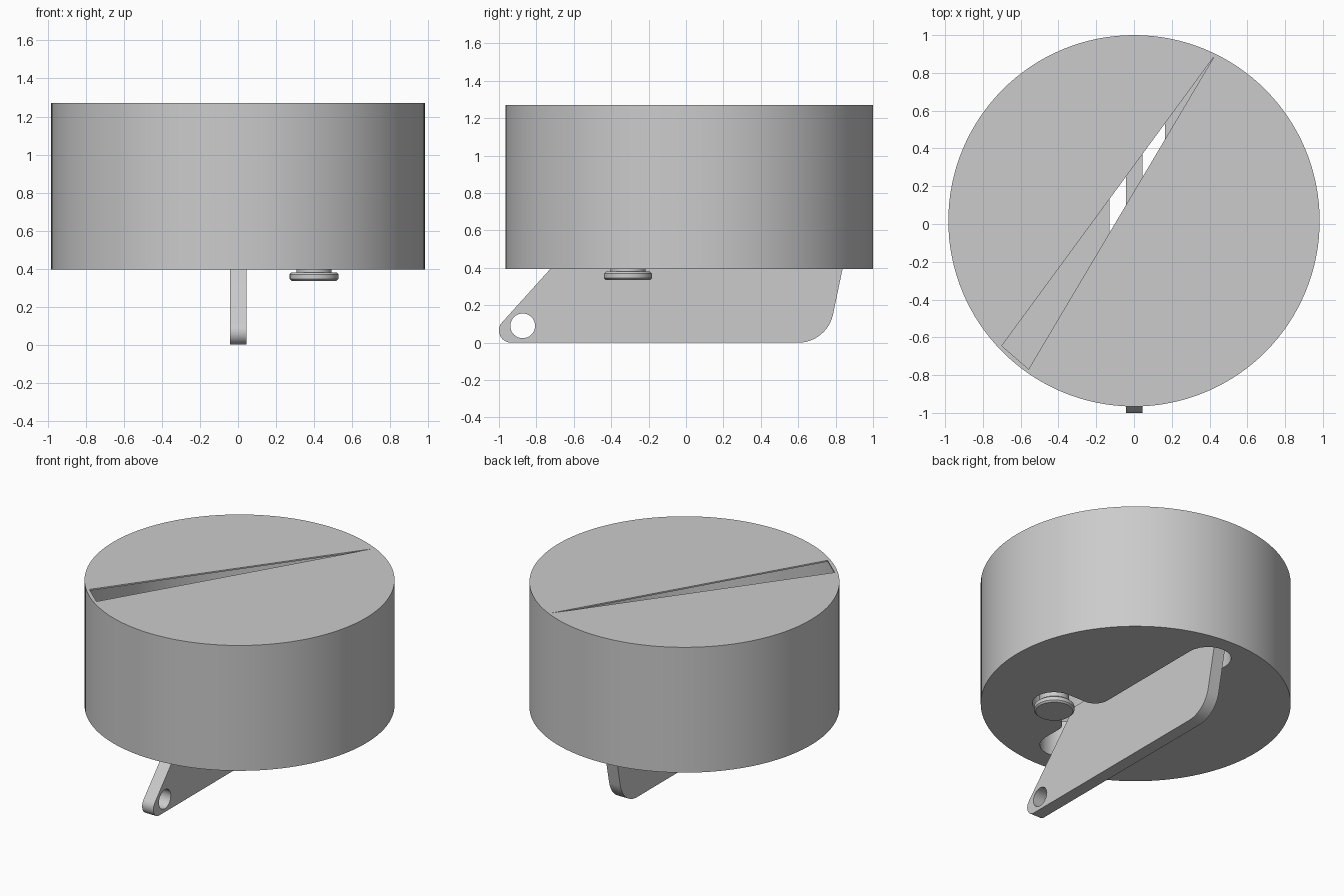
import bpy, bmesh
from math import sin, cos, pi, radians
from mathutils import Matrix

if "Cube" in bpy.data.objects:
    bpy.data.objects.remove(bpy.data.objects["Cube"])

CY = 0.017  # housing centre in y


def arc(cx, cy, r, a0, a1, n=12):
    return [(cx + r * cos(radians(a0 + (a1 - a0) * i / n)),
             cy + r * sin(radians(a0 + (a1 - a0) * i / n))) for i in range(n + 1)]


def make_object(name, bm):
    bmesh.ops.remove_doubles(bm, verts=bm.verts, dist=1e-5)
    bmesh.ops.recalc_face_normals(bm, faces=bm.faces)
    mesh = bpy.data.meshes.new(name)
    bm.to_mesh(mesh)
    bm.free()
    ob = bpy.data.objects.new(name, mesh)
    bpy.context.collection.objects.link(ob)
    return ob


def lathe(name, profile, x, y, steps):
    bm = bmesh.new()
    vs = [bm.verts.new((r, 0, z)) for r, z in profile]
    es = [bm.edges.new((vs[i], vs[i + 1])) for i in range(len(vs) - 1)]
    bmesh.ops.spin(bm, geom=vs + es, cent=(0, 0, 0), axis=(0, 0, 1),
                   angle=2 * pi, steps=steps, use_duplicate=False)
    bmesh.ops.translate(bm, verts=bm.verts, vec=(x, y, 0))
    return make_object(name, bm)


def prism(name, outline, lo, hi, to_x=False):
    bm = bmesh.new()
    face = bm.faces.new([bm.verts.new((a, b, lo)) for a, b in outline])
    ext = bmesh.ops.extrude_face_region(bm, geom=[face], use_keep_orig=True)
    bmesh.ops.translate(bm, vec=(0, 0, hi - lo),
                        verts=[v for v in ext["geom"] if isinstance(v, bmesh.types.BMVert)])
    if to_x:  # (a, b, depth) -> (depth, a, b)
        bm.transform(Matrix(((0, 0, 1, 0), (1, 0, 0, 0), (0, 1, 0, 0), (0, 0, 0, 1))))
    return make_object(name, bm)


def cut(ob, cutter):
    cutter.hide_render = True
    mod = ob.modifiers.new("cut", "BOOLEAN")
    mod.operation, mod.solver, mod.object = "DIFFERENCE", "EXACT", cutter
    bpy.context.view_layer.objects.active = ob
    bpy.ops.object.modifier_apply(modifier=mod.name)
    bpy.data.objects.remove(cutter)


# Hollow drum: thin wall and lid, thick floor
housing = lathe("housing", [(0, 0.395), (0.983, 0.395), (0.983, 1.272), (0, 1.272)], 0, CY, 128)
cut(housing, lathe("cavity", [(0, 0.65), (0.967, 0.65), (0.967, 1.262), (0, 1.262)], 0, CY, 128))

# Tapered slit in the lid
cut(housing, prism("slit", [(0.425, 0.888), (-0.70, -0.645), (-0.558, -0.768)], 1.2, 1.35))

# Floor slot for the lever with a filleted side branch for the button
slot = (arc(0.017, 0.75, 0.147, 0, 180) + arc(0.017, -0.68, 0.147, 180, 360)
        + arc(0.263, -0.55, 0.1, 180, 90) + arc(0.40, -0.31, 0.14, -90, 90)
        + arc(0.263, -0.07, 0.1, 270, 180))
cut(housing, prism("floor_slot", slot, 0.3, 0.7))

# Lever blade hanging through the slot
blade = (arc(-0.935, 0.065, 0.065, 270, 138) + [(-0.54, 0.6), (0.88, 0.6)]
         + arc(0.60, 0.19, 0.19, -12, -90))
lever = prism("lever", blade, -0.042, 0.045, True)
cut(lever, prism("lever_hole", arc(-0.873, 0.09, 0.066, 0, 348, 29), -0.2, 0.2, True))

# Round button on a neck
button = lathe("button", [(0, 0.335), (0.118, 0.335), (0.128, 0.345), (0.128, 0.37),
                          (0.118, 0.38), (0.093, 0.38), (0.093, 0.6), (0, 0.6)], 0.40, -0.31, 48)

for ob in (housing, lever, button):
    bpy.ops.object.select_all(action="DESELECT")
    ob.select_set(True)
    bpy.context.view_layer.objects.active = ob
    bpy.ops.object.shade_smooth_by_angle(angle=radians(30))
